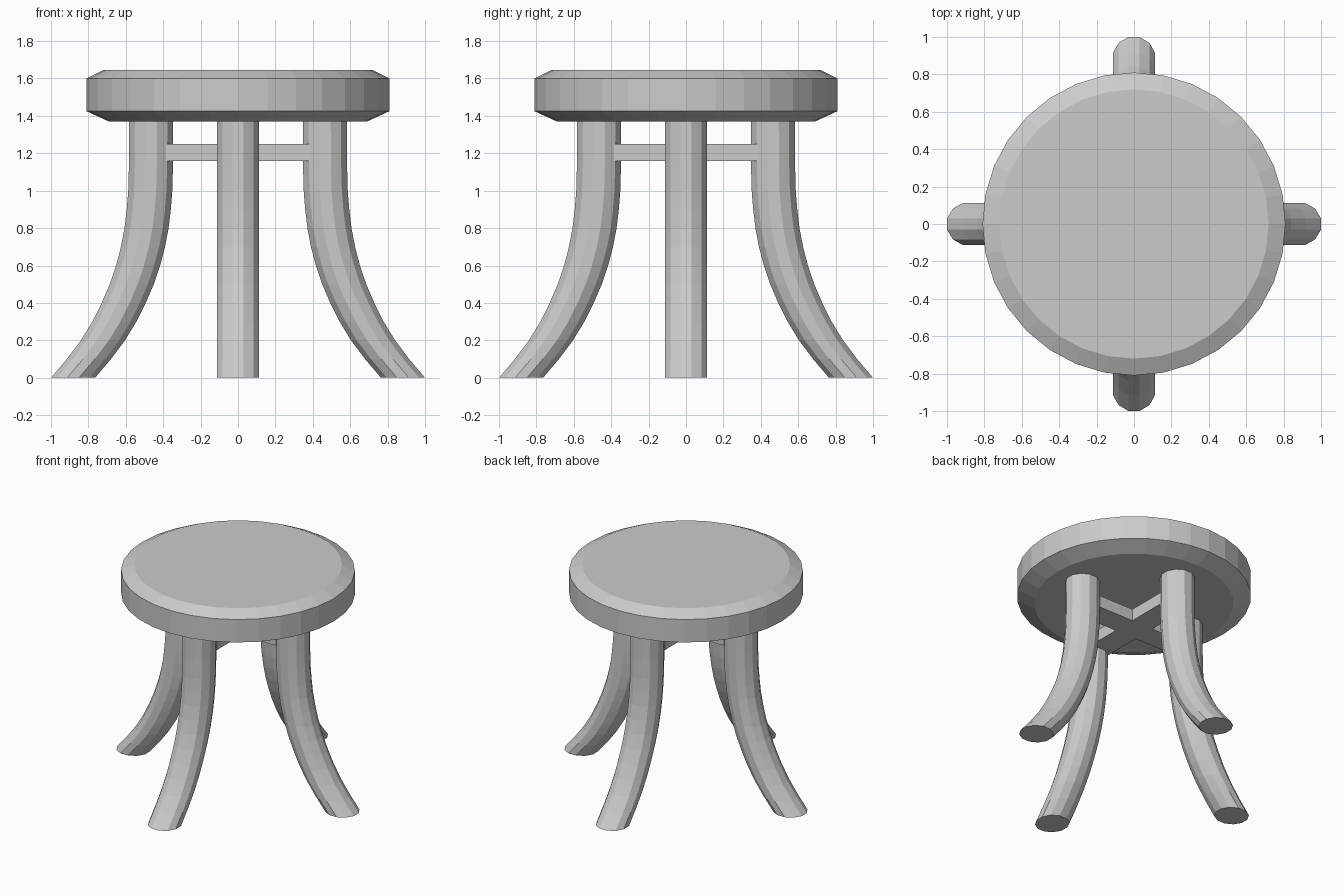
import bpy, bmesh, math

if "Cube" in bpy.data.objects:
    bpy.data.objects.remove(bpy.data.objects["Cube"])

grey = bpy.data.materials.new("plain grey")
grey.diffuse_color = (0.6, 0.6, 0.6, 1)
grey.use_nodes = True
grey.node_tree.nodes["Principled BSDF"].inputs["Base Color"].default_value = grey.diffuse_color


def make_object(name, bm):
    bmesh.ops.recalc_face_normals(bm, faces=bm.faces)
    mesh = bpy.data.meshes.new(name)
    bm.to_mesh(mesh)
    bm.free()
    mesh.materials.append(grey)
    obj = bpy.data.objects.new(name, mesh)
    bpy.context.collection.objects.link(obj)
    return obj


def loft(name, sections, sides, offset=0.0):
    """Join horizontal rings given as (centre x, z, radius x, radius y)."""
    bm = bmesh.new()
    rings = []
    for cx, z, rx, ry in sections:
        angles = [math.tau * (i + offset) / sides for i in range(sides)]
        rings.append([bm.verts.new((cx + rx * math.cos(a), ry * math.sin(a), z))
                      for a in angles])
    for low, high in zip(rings, rings[1:]):
        for i in range(sides):
            j = (i + 1) % sides
            bm.faces.new((low[i], low[j], high[j], high[i]))
    bm.faces.new(rings[0][::-1])
    bm.faces.new(rings[-1])
    return make_object(name, bm)


# Round seat with chamfered rims
loft("seat", [(0, z, r, r) for z, r in
              ((1.37, 0.69), (1.425, 0.81), (1.60, 0.81), (1.645, 0.72))], 32)

# Four legs curving outwards to flat feet
path = [(0.882, 0), (0.797, 0.1), (0.722, 0.2), (0.661, 0.3), (0.611, 0.4),
        (0.568, 0.5), (0.534, 0.6), (0.508, 0.7), (0.489, 0.8), (0.477, 0.9),
        (0.469, 1.0), (0.465, 1.15), (0.464, 1.40)]
for k, side in enumerate(("right", "back", "left", "front")):
    leg = loft(side + "_leg", [(x, z, 0.122, 0.117) for x, z in path], 12, 0.5)
    leg.rotation_euler.z = k * math.pi / 2

# Flat cross brace between the legs, one plus-shaped outline
w, end = 0.09, 0.385
outline = [(end, -w), (end, w), (w, w), (w, end), (-w, end), (-w, w),
           (-end, w), (-end, -w), (-w, -w), (-w, -end), (w, -end), (w, -w)]
bm = bmesh.new()
face = bm.faces.new([bm.verts.new((x, y, 1.16)) for x, y in outline])
extruded = bmesh.ops.extrude_face_region(bm, geom=[face], use_keep_orig=True)
top = [v for v in extruded["geom"] if isinstance(v, bmesh.types.BMVert)]
bmesh.ops.translate(bm, verts=top, vec=(0, 0, 0.09))
make_object("cross_brace", bm)
